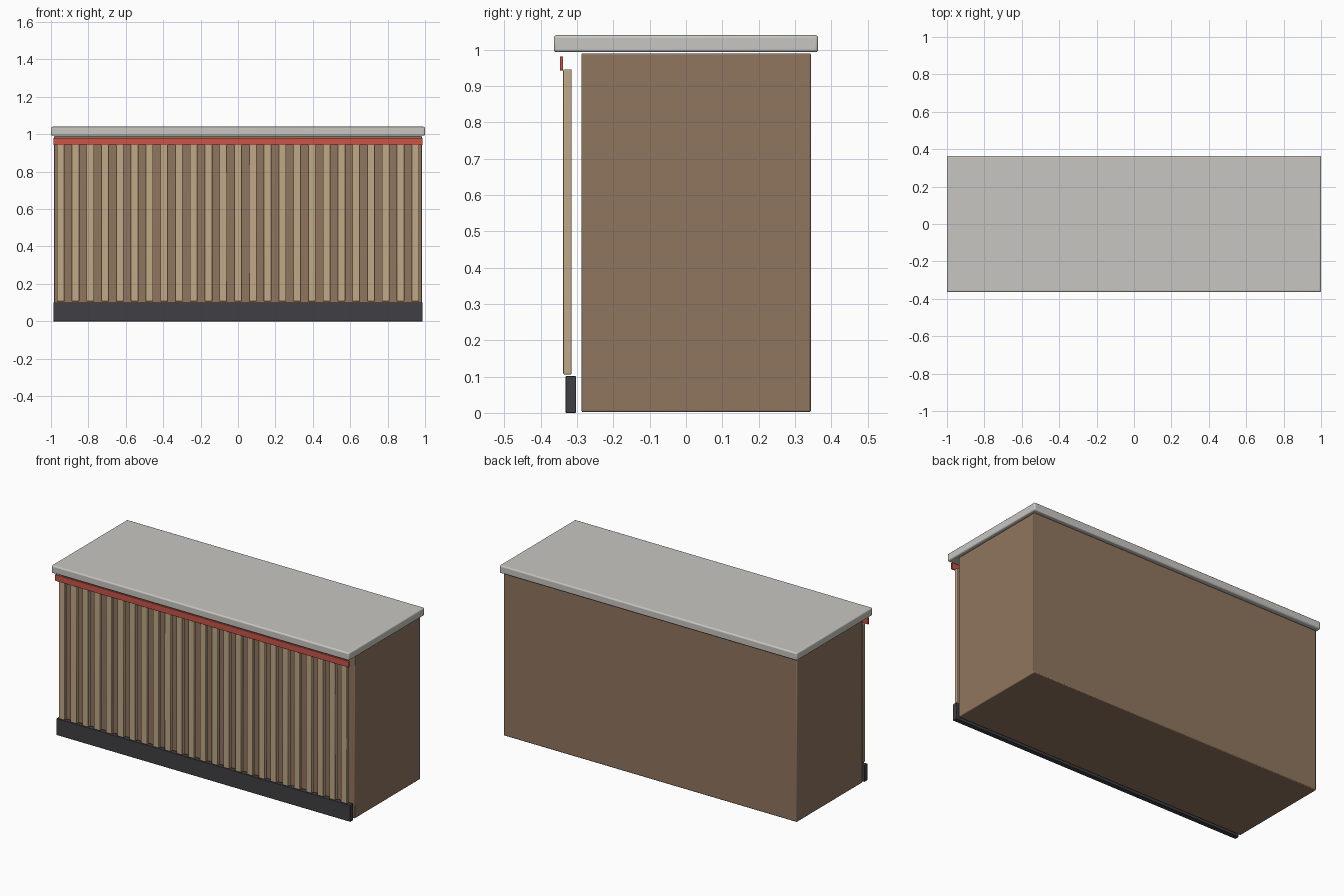
import bpy
import bmesh

if "Cube" in bpy.data.objects:
    bpy.data.objects.remove(bpy.data.objects["Cube"])


def material(name, rgb):
    m = bpy.data.materials.new(name)
    m.diffuse_color = (*rgb, 1.0)
    m.use_nodes = True
    m.node_tree.nodes["Principled BSDF"].inputs["Base Color"].default_value = m.diffuse_color
    return m


STONE = material("pale_grey_stone", (0.575, 0.568, 0.54))
BROWN = material("brown_wood", (0.28, 0.178, 0.113))
TAN = material("tan_wood", (0.533, 0.392, 0.242))
RED = material("red_trim", (0.578, 0.091, 0.066))
CHARCOAL = material("charcoal", (0.051, 0.05, 0.058))


def box(name, xr, yr, zr, mat, bevel, segments=2):
    """Bevelled box given its x, y and z ranges."""
    ranges = (xr, yr, zr)
    bm = bmesh.new()
    bmesh.ops.create_cube(bm, size=1.0)
    for v in bm.verts:
        v.co = [(lo + hi) / 2 + c * (hi - lo) for c, (lo, hi) in zip(v.co, ranges)]
    mesh = bpy.data.meshes.new(name)
    bm.to_mesh(mesh)
    bm.free()
    mesh.materials.append(mat)
    ob = bpy.data.objects.new(name, mesh)
    bpy.context.collection.objects.link(ob)
    mod = ob.modifiers.new("rounded_edges", "BEVEL")
    mod.width = bevel
    mod.segments = segments
    for o in bpy.context.selected_objects:
        o.select_set(False)
    ob.select_set(True)
    bpy.context.view_layer.objects.active = ob
    bpy.ops.object.shade_smooth_by_angle()
    return ob


# Main cabinet and worktop
box("cabinet_body", (-0.985, 0.985), (-0.288, 0.344), (0.002, 0.99), BROWN, 0.005)
box("worktop", (-1, 1), (-0.364, 0.364), (0.993, 1.04), STONE, 0.008, 3)

# Base board and trim strip along the front
box("kick_board", (-0.987, 0.987), (-0.332, -0.303), (0.0, 0.101), CHARCOAL, 0.002)
box("trim_strip", (-0.987, 0.987), (-0.347, -0.338), (0.943, 0.981), RED, 0.001)

# Row of vertical slats
COUNT, PITCH, HALF = 25, 0.079, 0.0205
for i in range(COUNT):
    x = (i - (COUNT - 1) / 2) * PITCH
    box(f"slat_{i + 1}", (x - HALF, x + HALF), (-0.338, -0.315), (0.106, 0.946), TAN, 0.003)
